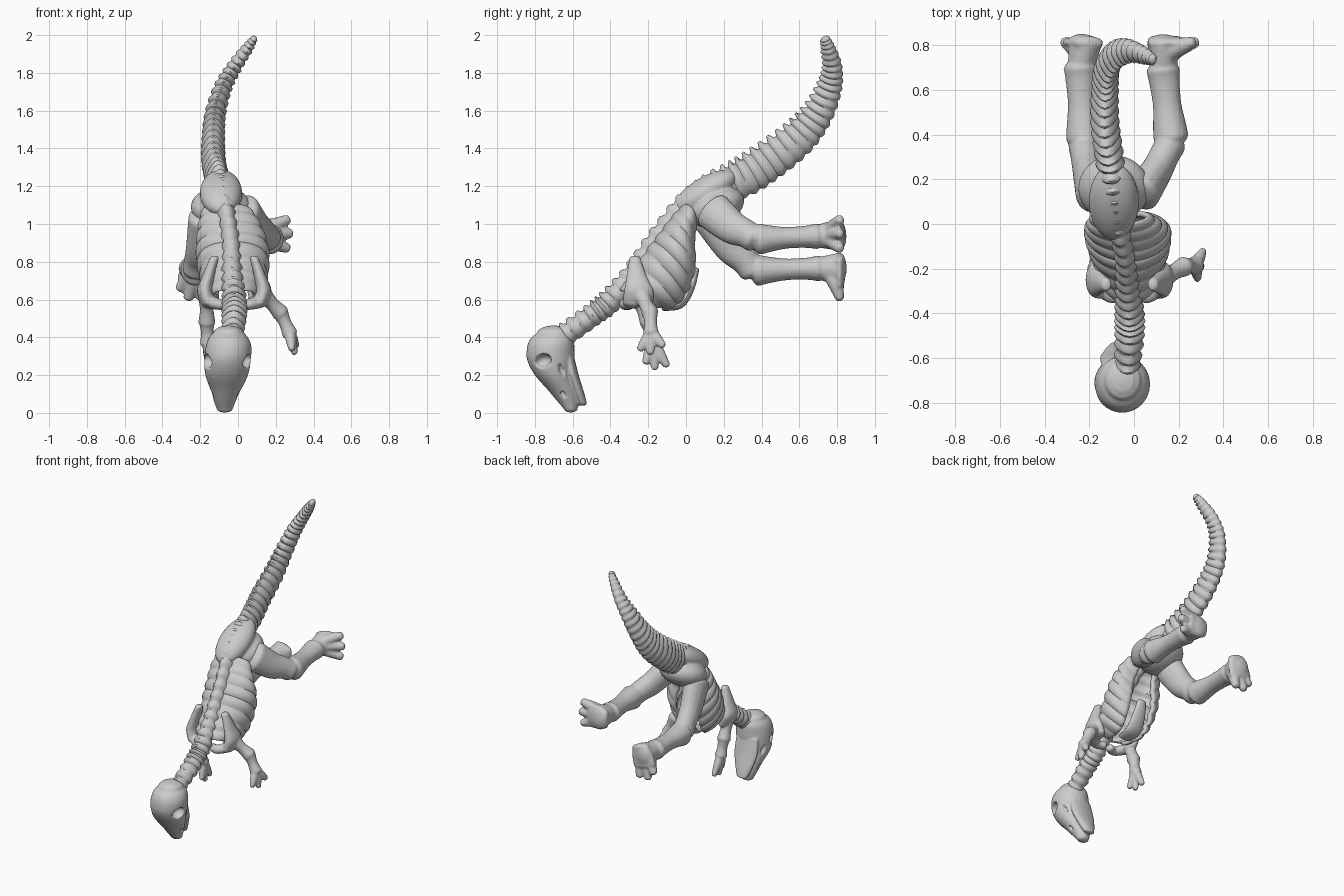
import bpy, math
from mathutils import Vector

if "Cube" in bpy.data.objects:
    bpy.data.objects.remove(bpy.data.objects["Cube"])

X = Vector((1, 0, 0))


def spline(pts, n):
    """Catmull-Rom through tuples of any length, n + 1 samples."""
    out, last = [], len(pts) - 1
    for i in range(n + 1):
        t = i * last / n
        k = min(int(t), last - 1)
        u = t - k
        a, b, c, d = (pts[min(max(k + j, 0), last)] for j in (-1, 0, 1, 2))
        out.append([0.5 * (2*q + (r-p)*u + (2*p-5*q+4*r-s)*u*u + (3*q-p-3*r+s)*u**3)
                    for p, q, r, s in zip(a, b, c, d)])
    return out


def make(name, verts, faces, angle=50):
    me = bpy.data.meshes.new(name)
    me.from_pydata(verts, [], faces)
    ob = bpy.data.objects.new(name, me)
    bpy.context.collection.objects.link(ob)
    bpy.ops.object.select_all(action='DESELECT')
    ob.select_set(True)
    bpy.context.view_layer.objects.active = ob
    bpy.ops.object.mode_set(mode='EDIT')
    bpy.ops.mesh.select_all(action='SELECT')
    bpy.ops.mesh.normals_make_consistent(inside=False)
    bpy.ops.object.mode_set(mode='OBJECT')
    bpy.ops.object.shade_smooth_by_angle(angle=math.radians(angle))
    return ob


def loft(name, pts, n=16, sides=16, bump=None, axis=None, hint=X, angle=50):
    """Closed tube with rounded ends through (x, y, z, half width, half depth)."""
    rows = spline(pts, n)
    P = [Vector(r[:3]) for r in rows]
    rings = []
    for i, r in enumerate(rows):
        T = axis or (P[min(i+1, n)] - P[max(i-1, 0)]).normalized()
        rings.append((P[i], T, r[3], r[4], i))

    def cap(ring, sign):
        p, T, w, d, i = ring
        return [(p + T*sign*0.5*min(w, d)*math.sin(a), T, w*math.cos(a), d*math.cos(a), i)
                for a in (0.5, 1.0, 1.4)]
    rings = cap(rings[0], -1)[::-1] + rings + cap(rings[-1], 1)
    verts, faces = [], []
    for p, T, w, d, i in rings:
        B = (hint - T*T.dot(hint)).normalized()
        N = B.cross(T)
        for j in range(sides):
            a = 2*math.pi*j/sides
            s = bump(i, a) if bump else 1
            verts.append(p + (B*w*math.cos(a) + N*d*math.sin(a))*s)
    for i in range(len(rings)-1):
        for j in range(sides):
            k = (j+1) % sides
            faces.append((i*sides+j, i*sides+k, (i+1)*sides+k, (i+1)*sides+j))
    faces += [tuple(range(sides)), tuple(range(len(verts)-sides, len(verts)))]
    return make(name, verts, faces, angle)


def ball(name, loc, size, rot=(0, 0, 0)):
    bpy.ops.mesh.primitive_uv_sphere_add(segments=32, ring_count=16, location=loc, rotation=rot)
    ob = bpy.context.object
    ob.name, ob.scale = name, size
    bpy.ops.object.shade_smooth()
    return ob


def fuse(name, parts, voxel=0.009, smooth=4):
    """Join overlapping parts into one softly blended skin."""
    bpy.ops.object.select_all(action='DESELECT')
    for p in parts:
        p.select_set(True)
    ob = bpy.context.view_layer.objects.active = parts[0]
    bpy.ops.object.join()
    bpy.ops.object.transform_apply()
    ob.name = name
    r = ob.modifiers.new("skin", 'REMESH')
    r.mode, r.voxel_size = 'VOXEL', voxel
    ob.modifiers.new("soften", 'SMOOTH').iterations = smooth
    for m in ("skin", "soften"):
        bpy.ops.object.modifier_apply(modifier=m)
    bpy.ops.object.shade_smooth()
    return ob


# Vertebral column from the neck to the tail tip, with dorsal and side knobs
def vertebra(i, a):
    k = i % 4
    s = (0.88, 0.99, 1.02, 0.95)[k]
    if k in (1, 2):
        s += 0.2*max(0, math.sin(a))**6 + 0.13*abs(math.cos(a))**8
    return s


loft("spine_and_tail", [
    (-.03, -.64, .41, .052, .058), (-.02, -.5, .51, .06, .058), (-.02, -.4, .59, .06, .062),
    (-.03, -.28, .735, .05, .053), (-.04, -.15, .92, .045, .053), (-.07, 0, 1.1, .045, .058),
    (-.09, .14, 1.18, .057, .08), (-.11, .3, 1.24, .058, .1), (-.13, .45, 1.335, .058, .1),
    (-.13, .6, 1.455, .055, .094), (-.12, .7, 1.58, .051, .08), (-.08, .762, 1.72, .045, .065),
    (-.02, .778, 1.83, .038, .05), (.05, .755, 1.93, .029, .037), (.088, .735, 1.985, .017, .024)],
    n=184, bump=vertebra)

# Rib cage: rippled open shell, rows are (x, spine y, z, belly y, z, half width)
cage = spline([(-.02, -.35, .65, -.2, .56, .11), (-.02, -.28, .74, -.06, .55, .15),
               (-.025, -.2, .86, .01, .62, .175), (-.03, -.13, .95, .05, .75, .18),
               (-.045, -.06, 1.04, .04, .89, .155), (-.06, 0, 1.1, .05, .99, .12)], 56)
verts, faces, cols = [], [], 33
for i, (x, y1, z1, y2, z2, w) in enumerate(cage):
    s = 0.94 + 0.075*abs(math.sin(math.pi*i/7))
    top, low = Vector((x, y1, z1)), Vector((x, y2, z2))
    for j in range(cols):
        a = math.radians(-150 + 300*j/(cols-1))
        # ribs sweep back along the flank
        sweep = Vector((0, .01, .02))*math.sin(a)**2
        verts.append((top+low)/2 + sweep + s*((top-low)/2*math.cos(a) + X*w*math.sin(a)))
for i in range(len(cage)-1):
    for j in range(cols-1):
        a = i*cols + j
        faces.append((a, a+1, a+cols+1, a+cols))
ribs = make("rib_cage", verts, faces)
mod = ribs.modifiers.new("thickness", 'SOLIDIFY')
mod.thickness, mod.offset = 0.025, 0
loft("sternum", [(-.02, -.12, .56, .05, .02), (-.02, -.03, .575, .06, .022),
                 (-.02, .025, .66, .05, .02), (-.025, .05, .76, .035, .02)])

# Skull: domed top tapering down to the snout, with hollowed openings
down = Vector((0, 0, -1))
skull = loft("skull", [
    (-.05, -.70, .42, .085, .092), (-.05, -.708, .395, .106, .114), (-.05, -.716, .35, .121, .125),
    (-.055, -.716, .28, .123, .125), (-.06, -.70, .2, .113, .1), (-.065, -.655, .12, .08, .075),
    (-.07, -.625, .06, .057, .055), (-.07, -.61, .02, .042, .036)], n=32, sides=32, axis=down)
for side in (-1, 1):
    holes = [ball("eye_cutter", (-.055 + side*.112, -.76, .275), (.05, .048, .036), (.4, 0, 0)),
             ball("cheek_cutter", (-.06 + side*.12, -.655, .22), (.035, .016, .045), (.4, 0, 0)),
             ball("nostril_cutter", (-.067 + side*.065, -.65, .1), (.015, .01, .028), (.5, 0, 0))]
    for h in holes:
        bpy.context.view_layer.objects.active = skull
        m = skull.modifiers.new("hole", 'BOOLEAN')
        m.object, m.operation, m.solver = h, 'DIFFERENCE', 'EXACT'
        bpy.ops.object.modifier_apply(modifier=m.name)
        bpy.data.objects.remove(h)
jaw = loft("lower_jaw", [(-.06, -.625, .31, .085, .03), (-.063, -.6, .2, .09, .032),
                         (-.067, -.57, .11, .066, .03), (-.07, -.548, .05, .042, .024)], axis=down)
fuse("skull", [skull, jaw], 0.006, 3)

# Pelvis: hip mass and the sloping blade above it
fuse("pelvis", [ball("hip_mass", (-.09, .16, 1.09), (.16, .155, .1), (.4, 0, 0)),
                ball("hip_blade", (-.09, .1, 1.165), (.112, .195, .08), (.55, 0, 0))], 0.009, 2)


def arm(label, side, shoulder, elbow, wrist, tips):
    m = lambda x: -.02 + side*(x + .02)
    S, E, W = Vector(shoulder), Vector(elbow), Vector(wrist)
    bone = lambda n, a, b, r: loft(n, [(*a, r, r), (*a.lerp(b, .5), r*.8, r*.8), (*b, r, r)])
    # shoulder blade and collar bone
    parts = [loft("shoulder_blade", [
        (m(.085), -.27, .82, .025, .03), (m(.115), -.262, .73, .032, .052),
        (m(.135), -.25, .65, .042, .078), (m(.115), -.255, .58, .042, .082)], axis=down),
        loft("collar_bone", [(m(.12), -.27, .59, .035, .04), (m(.06), -.32, .575, .03, .035),
                             (m(.0), -.3, .57, .025, .03)], hint=Vector((0, 0, 1))),
        bone("upper_arm", S, E, .046), bone("forearm", E, W, .042)]
    for t in tips:
        T = Vector(t)
        parts.append(loft("finger", [(*W, .03, .036), (*W.lerp(T, .5), .026, .03),
                                     (*T, .016, .019)]))
    fuse(label + "_arm", parts, 0.007, 3)


arm("right", 1, (.14, -.235, .62), (.225, -.19, .53), (.275, -.185, .42),
    [(.285, -.245, .335), (.3, -.19, .315), (.31, -.12, .355)])
arm("left", -1, (-.165, -.25, .61), (-.165, -.2, .48), (-.16, -.175, .37),
    [(-.14, -.215, .265), (-.15, -.165, .235), (-.155, -.1, .25)])


def leg(label, hip, knee, ankle, heel, tips):
    H, K, A = Vector(hip), Vector(knee), Vector(ankle)
    M = H.lerp(K, .5) + Vector((0, -.01, -.01))
    K2 = K + Vector((0, .03, 0))
    parts = [loft("thigh", [(*H, .078, .105), (*M, .07, .09), (*H.lerp(K, .8), .068, .076),
                            (*K, .07, .072)]),
             loft("shin", [(*K2, .08, .084), (*K2.lerp(A, .2), .074, .07),
                           (*K2.lerp(A, .5), .064, .057), (*K2.lerp(A, .85), .07, .06),
                           (*A, .076, .07)])]
    # flat foot facing backwards, with spread toes
    he = Vector(heel)
    mid = sum((Vector(t) for t in tips), Vector())/len(tips)
    side = (Vector(tips[-1]) - Vector(tips[0])).normalized()
    parts += [loft("sole", [(*he, .065, .03), (*he.lerp(mid, .35), .085, .03),
                            (*he.lerp(mid, .65), .09, .028)], hint=side),
              loft("ankle", [(*A, .058, .06), (*he.lerp(mid, .3), .075, .085)])]
    for t in tips:
        T = Vector(t)
        k = he.lerp(T, .6) + Vector((0, -.025, 0))
        parts.append(loft("toe", [(*A.lerp(he, .4), .045, .045), (*k, .038, .042),
                                  (*T, .026, .024)], hint=side))
    fuse(label + "_leg", parts)


leg("right", (.04, .14, 1.07), (.165, .36, .92), (.13, .69, .935), (.075, .81, .94),
    [(.265, .815, .87), (.28, .815, .95), (.265, .815, 1.025)])
leg("left", (-.185, .14, 1.03), (-.225, .35, .755), (-.24, .7, .765), (-.2, .81, .825),
    [(-.31, .815, .655), (-.265, .815, .605), (-.195, .815, .605)])
